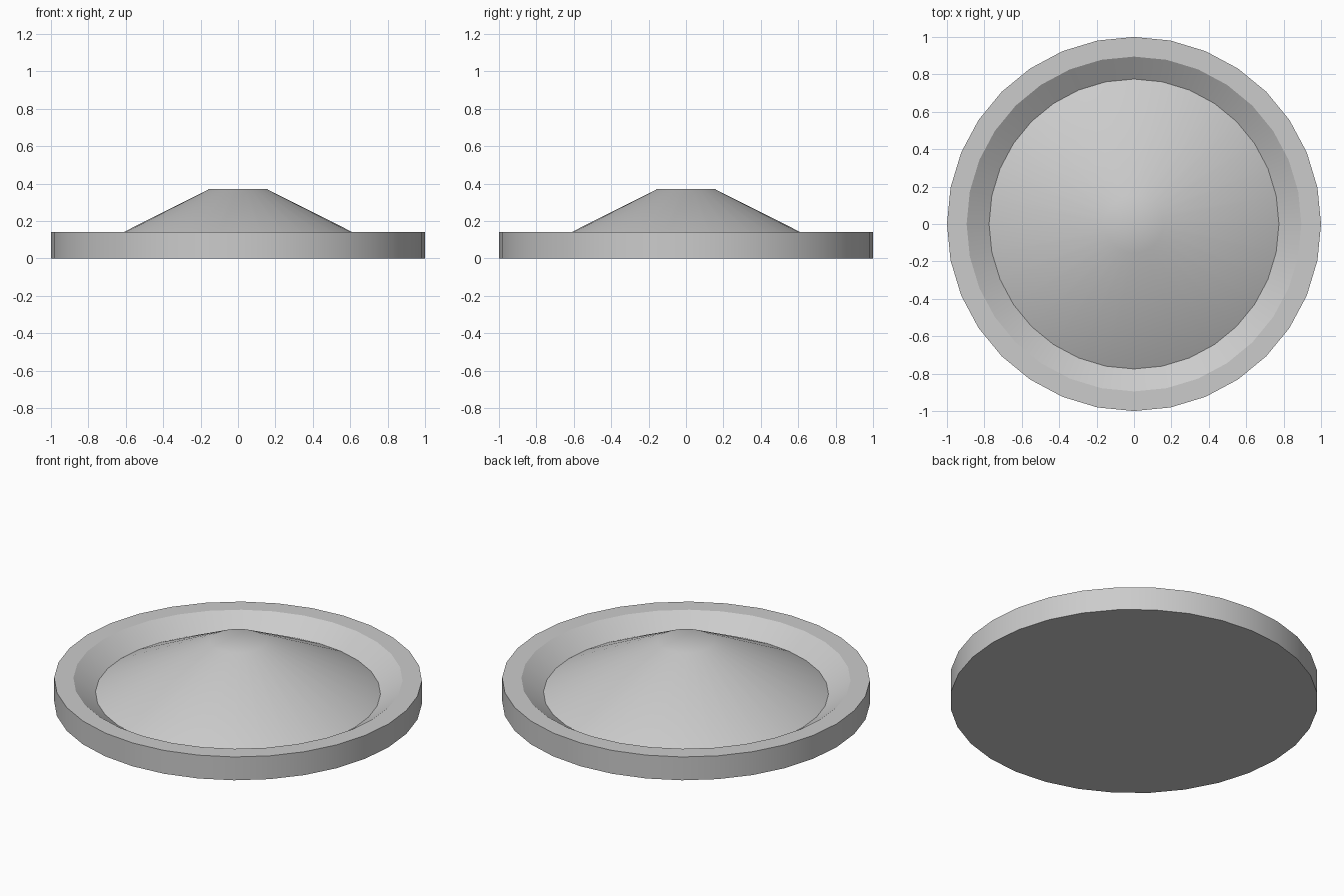
import bpy, bmesh
from math import cos, sin, pi, radians

if "Cube" in bpy.data.objects:
    bpy.data.objects.remove(bpy.data.objects["Cube"])

SIDES = 32

# Profile (radius, height): base edge, rim outside, rim inside, groove, hub top
PROFILE = [(1.0, 0.0), (1.0, 0.14), (0.895, 0.14), (0.775, 0.058), (0.155, 0.37)]


def lathe(name, profile, sides):
    """Closed solid of revolution with flat caps on both ends."""
    bm = bmesh.new()
    rings = [[bm.verts.new((r * cos(2 * pi * i / sides), r * sin(2 * pi * i / sides), z))
              for i in range(sides)] for r, z in profile]
    for a, b in zip(rings, rings[1:]):
        for i in range(sides):
            j = (i + 1) % sides
            bm.faces.new((a[i], a[j], b[j], b[i]))
    bm.faces.new(rings[0][::-1])
    bm.faces.new(rings[-1])
    bmesh.ops.recalc_face_normals(bm, faces=bm.faces)
    mesh = bpy.data.meshes.new(name)
    bm.to_mesh(mesh)
    bm.free()
    obj = bpy.data.objects.new(name, mesh)
    bpy.context.collection.objects.link(obj)
    return obj


# Round dish with raised rim and conical centre
dish = lathe("dish", PROFILE, SIDES)
bpy.context.view_layer.objects.active = dish
dish.select_set(True)
bpy.ops.object.shade_smooth_by_angle(angle=radians(30))
